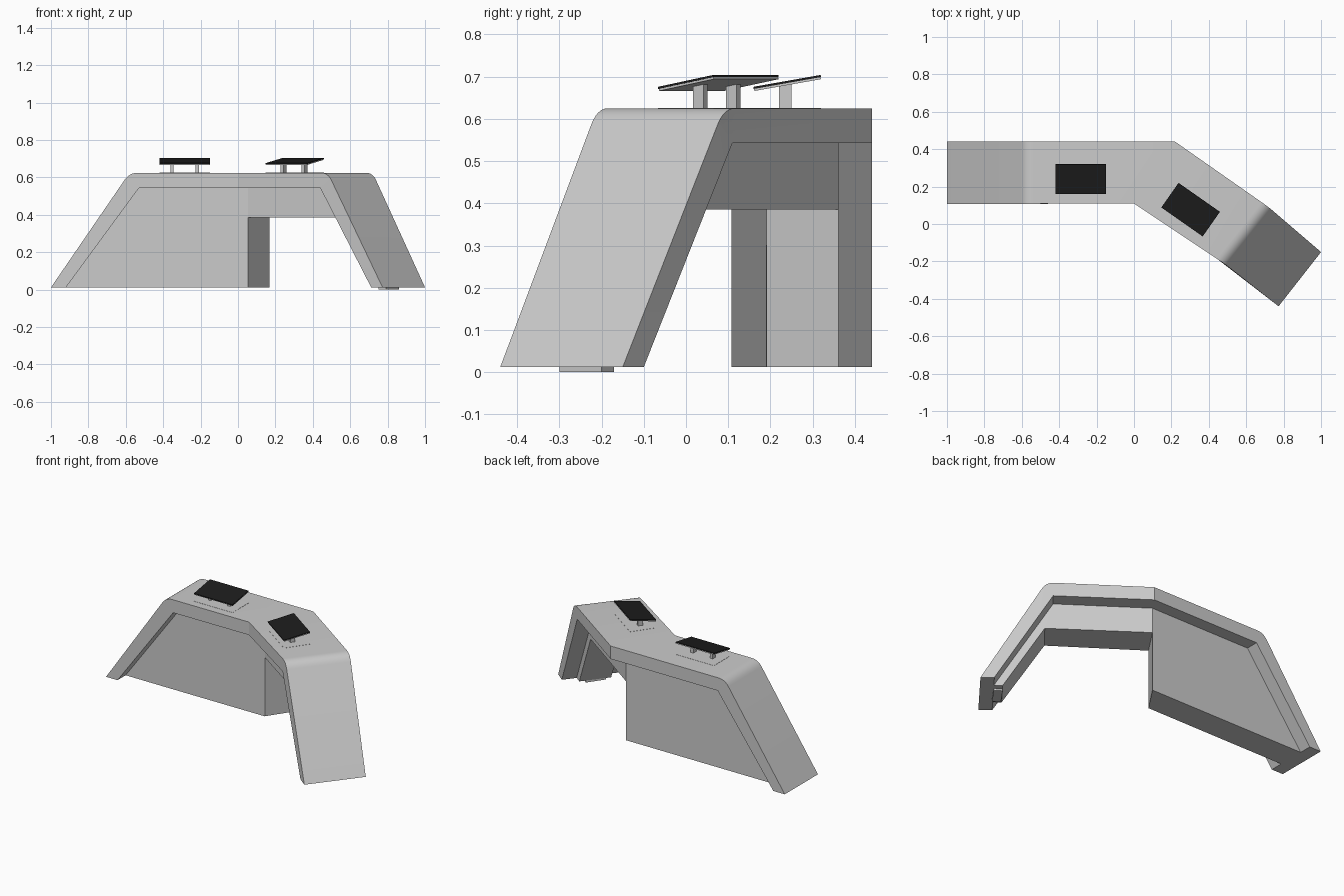
import bpy, bmesh, math
from mathutils import Vector, Matrix

if "Cube" in bpy.data.objects:
    bpy.data.objects.remove(bpy.data.objects["Cube"])

black = bpy.data.materials.new("black_glass")
black.diffuse_color = (0.012, 0.012, 0.012, 1)
black.use_nodes = True
black.node_tree.nodes["Principled BSDF"].inputs["Base Color"].default_value = black.diffuse_color


def lerp(a, b, t):
    return Vector(a).lerp(Vector(b), t)


def loft(name, sections):
    """Skin closed four-point cross-sections and cap both ends."""
    bm = bmesh.new()
    rings = [[bm.verts.new(p) for p in s] for s in sections]
    for a, b in zip(rings, rings[1:]):
        for i in range(4):
            j = (i + 1) % 4
            bm.faces.new((a[i], a[j], b[j], b[i]))
    bm.faces.new(rings[0])
    bm.faces.new(rings[-1][::-1])
    bmesh.ops.remove_doubles(bm, verts=bm.verts, dist=1e-5)
    bmesh.ops.recalc_face_normals(bm, faces=bm.faces)
    me = bpy.data.meshes.new(name)
    bm.to_mesh(me)
    bm.free()
    ob = bpy.data.objects.new(name, me)
    bpy.context.collection.objects.link(ob)
    return ob


def box(name, size, matrix, mat=None):
    x, y, z = (s / 2 for s in size)
    ring = [(-x, -y), (x, -y), (x, y), (-x, y)]
    ob = loft(name, [[(u, v, h) for u, v in ring] for h in (-z, z)])
    ob.data.transform(matrix)
    if mat:
        ob.data.materials.append(mat)


def fillet(a, b, c, r=0.045, n=6):
    """Rounded corner at b between a and c."""
    a, b, c = Vector(a), Vector(b), Vector(c)
    p, q = b + (a - b).normalized() * r, b + (c - b).normalized() * r
    return [p.lerp(b, i / n).lerp(b.lerp(q, i / n), i / n) for i in range(n + 1)]


# Key points: left foot, left bend, mitre, right bend, right foot
LOW, TOP, UNDER, HEAD = 0.012, 0.625, 0.543, 0.385
out_f = [(-1, .108, LOW), (-.58, .108, TOP), (0, .11, TOP), (.48, -.21, TOP), (.773, -.44, LOW)]
out_b = [(-1, .44, LOW), (-.58, .44, TOP), (.22, .44, TOP), (.72, .09, TOP), (1, -.15, LOW)]
in_f = [(-.92, .108, LOW), (-.53, .108, UNDER), (0, .11, UNDER), (.44, -.183, UNDER), (.712, -.392, LOW)]
in_b = [(-.92, .44, LOW), (-.53, .44, UNDER), (.22, .44, UNDER), (.685, .11, UNDER), (.94, -.10, LOW)]

# Bent arch band with rounded shoulders
sections = []
for i in range(5):
    if i in (1, 3):
        fs, bs = (fillet(*o[i - 1:i + 2]) for o in (out_f, out_b))
    else:
        fs, bs = [out_f[i]], [out_b[i]]
    sections += [[f, b, in_b[i], in_f[i]] for f, b in zip(fs, bs)]
band = loft("arch_band", sections)
bpy.context.view_layer.objects.active = band
band.select_set(True)
bpy.ops.object.shade_smooth_by_angle(angle=math.radians(25))

# Recessed infill wall and lintel, inset from both faces of the band
T0, T1 = 0.245, 0.76


def inset(f, b):
    return lerp(f, b, T0), lerp(f, b, T1)


def infill(name, upper, lower):
    secs = []
    for u, l in zip(upper, lower):
        (uf, ub), (lf, lb) = inset(*u), inset(*l)
        secs.append([uf, ub, lb, lf])
    loft(name, secs)


inner = list(zip(in_f, in_b))


def drop(pair, z):
    return [(p[0], p[1], z) for p in pair]


# Wall sections are taken at the bend and mitre; the leg side is a wedge
infill("infill_wall", inner[0:3], [inner[0], drop(inner[1], LOW), drop(inner[2], LOW)])
infill("lintel_and_leg_lining", inner[2:5],
       [drop(inner[2], HEAD),
        [(.48, -.213, HEAD), (.719, .079, HEAD)],
        [(.672, -.362, LOW), (.90, -.07, LOW)]])

# Small pad under the right leg
foot = [(.75, -.27), (.79, -.30), (.86, -.20), (.82, -.17)]
loft("foot_pad", [[(x, y, z) for x, y in foot] for z in (0, LOW + .002)])

# Two tilted roof panels on paired posts
for side, x, y, turn in (("left", -.285, .24, 0), ("right", .303, .077, -35)):
    base = Matrix.Translation((x, y, 0)) @ Matrix.Rotation(math.radians(turn), 4, 'Z')
    tilt = base @ Matrix.Translation((0, 0, .685)) @ Matrix.Rotation(math.radians(10), 4, 'X')
    box(side + "_panel_glass", (.27, .162, .005), tilt @ Matrix.Translation((0, 0, .0025)), black)
    box(side + "_panel_tray", (.268, .16, .005), tilt @ Matrix.Translation((0, 0, -.0025)))
    box(side + "_base_plate", (.27, .16, .002), base @ Matrix.Translation((0, 0, TOP)))
    for s in (-1, 1):
        box(side + "_panel_post", (.018, .03, .062),
            base @ Matrix.Translation((s * .068, -.005, .652)))
